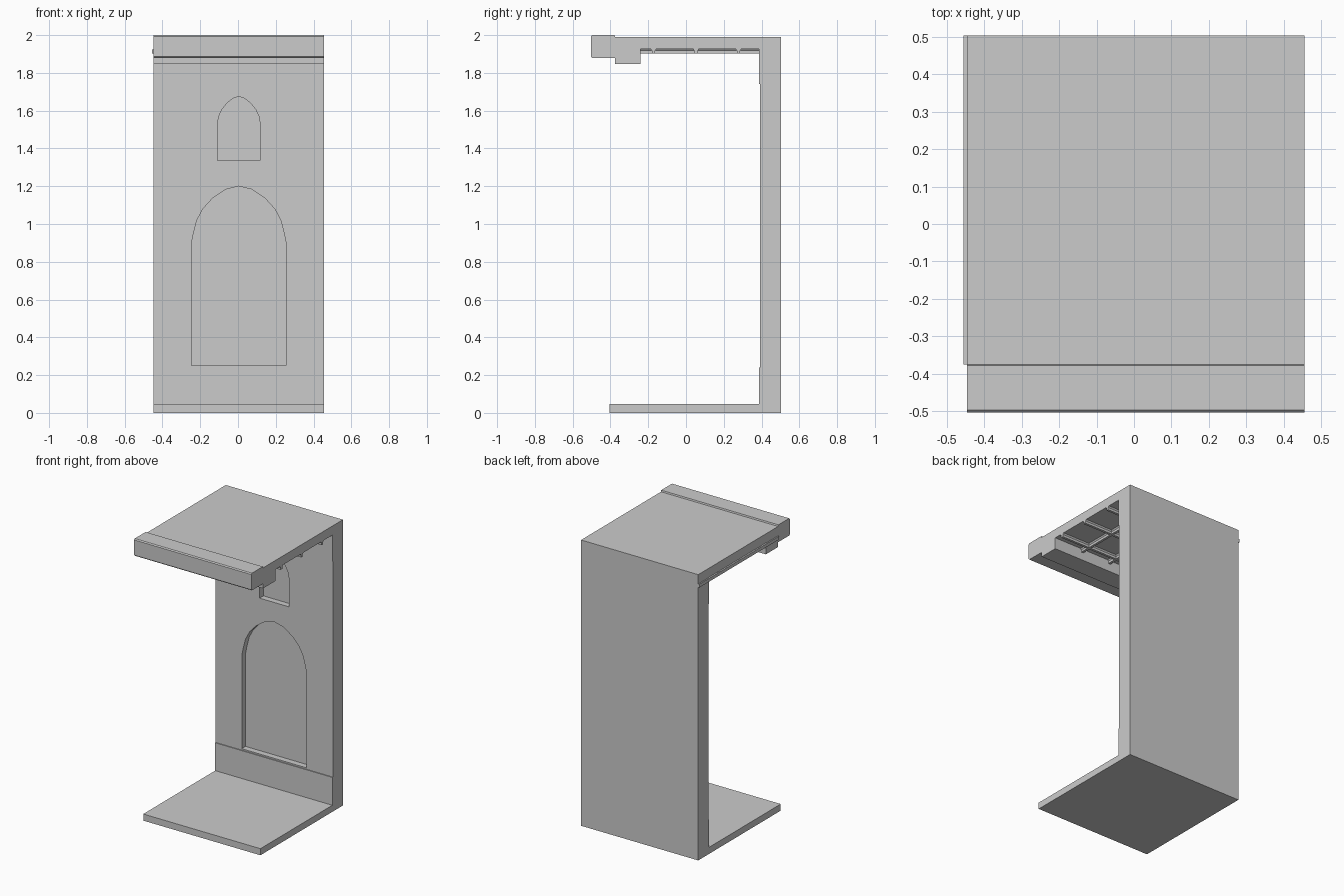
import bpy, bmesh
from mathutils import Vector

if "Cube" in bpy.data.objects:
    bpy.data.objects.remove(bpy.data.objects["Cube"])

stone = bpy.data.materials.new("plain grey stone")
stone.diffuse_color = (0.6, 0.6, 0.6, 1)
stone.use_nodes = True
stone.node_tree.nodes["Principled BSDF"].inputs["Base Color"].default_value = stone.diffuse_color

X0, X1 = -0.447, 0.4555          # body sides
MID = (X0 + X1) / 2


def prism(name, points, offset):
    """Extrude a closed 3D outline along an offset vector."""
    bm = bmesh.new()
    face = bm.faces.new([bm.verts.new(p) for p in points])
    new = bmesh.ops.extrude_face_region(bm, geom=[face])["geom"]
    verts = [g for g in new if isinstance(g, bmesh.types.BMVert)]
    bmesh.ops.translate(bm, vec=Vector(offset), verts=verts)
    bmesh.ops.recalc_face_normals(bm, faces=bm.faces[:])
    mesh = bpy.data.meshes.new(name)
    bm.to_mesh(mesh)
    bm.free()
    ob = bpy.data.objects.new(name, mesh)
    bpy.context.collection.objects.link(ob)
    mesh.materials.append(stone)
    return ob


# Floor, back wall, ceiling, beam and cornice as one side profile (y, z)
profile = [(-0.404, 0), (0.504, 0), (0.504, 1.99), (-0.375, 1.99), (-0.378, 2.0),
           (-0.497, 2.0), (-0.504, 1.993), (-0.504, 1.887), (-0.497, 1.88),
           (-0.375, 1.88), (-0.375, 1.847), (-0.24, 1.847), (-0.24, 1.927),
           (0.387, 1.927), (0.387, 1.742), (0.393, 1.742), (0.393, 0.24),
           (0.387, 0.24), (0.387, 0.046), (-0.404, 0.046)]
shell = prism("wall_floor_ceiling", [(X0, y, z) for y, z in profile], (X1 - X0, 0, 0))


# Pointed arch niches cut into the wall
def niche(name, half):
    outline = half + [(-x, z) for x, z in reversed(half) if x > 0]
    cutter = prism(name, [(MID + x, 0.3, z) for x, z in outline], (0, 0.135, 0))
    cutter.hide_render = True
    cutter.hide_viewport = True
    mod = shell.modifiers.new(name, 'BOOLEAN')
    mod.operation = 'DIFFERENCE'
    mod.solver = 'EXACT'
    mod.object = cutter
    return cutter


cutters = [
    niche("large_niche_cutter", [(0.25, 0.25), (0.25, 0.9), (0.24, 0.95), (0.222, 1.02),
                                 (0.19, 1.08), (0.14, 1.135), (0.07, 1.183), (0, 1.2)]),
    niche("small_niche_cutter", [(0.113, 1.335), (0.113, 1.53), (0.106, 1.57), (0.09, 1.605),
                                 (0.06, 1.642), (0.03, 1.665), (0, 1.675)])]

# Apply the cuts and drop the cutters
bpy.context.view_layer.update()
cut = bpy.data.meshes.new_from_object(shell.evaluated_get(bpy.context.evaluated_depsgraph_get()))
shell.modifiers.clear()
shell.data = cut
for c in cutters:
    bpy.data.objects.remove(c)

# Ceiling ribs: slim bars, slightly flared where they meet the ceiling
W = 0.0085
section = [(-W, 1.902), (W, 1.902), (W, 1.918), (W + 0.007, 1.927),
           (-W - 0.007, 1.927), (-W, 1.918)]
for i, y in enumerate((-0.172, 0.053, 0.278)):
    prism(f"cross_rib_{i}", [(X0, y + a, z) for a, z in section], (X1 - X0, 0, 0))
for i in range(1, 4):
    x = X0 + 0.2256 * i
    prism(f"long_rib_{i}", [(x + a, -0.24, z) for a, z in section], (0, 0.628, 0))
# Edge rib sticks out along the left side for the full depth
prism("edge_rib", [(X0 - W, -0.375, 1.902), (X0 + W, -0.375, 1.902),
                   (X0 + W, -0.375, 1.925), (X0 - W, -0.375, 1.925)], (0, 0.879, 0))
